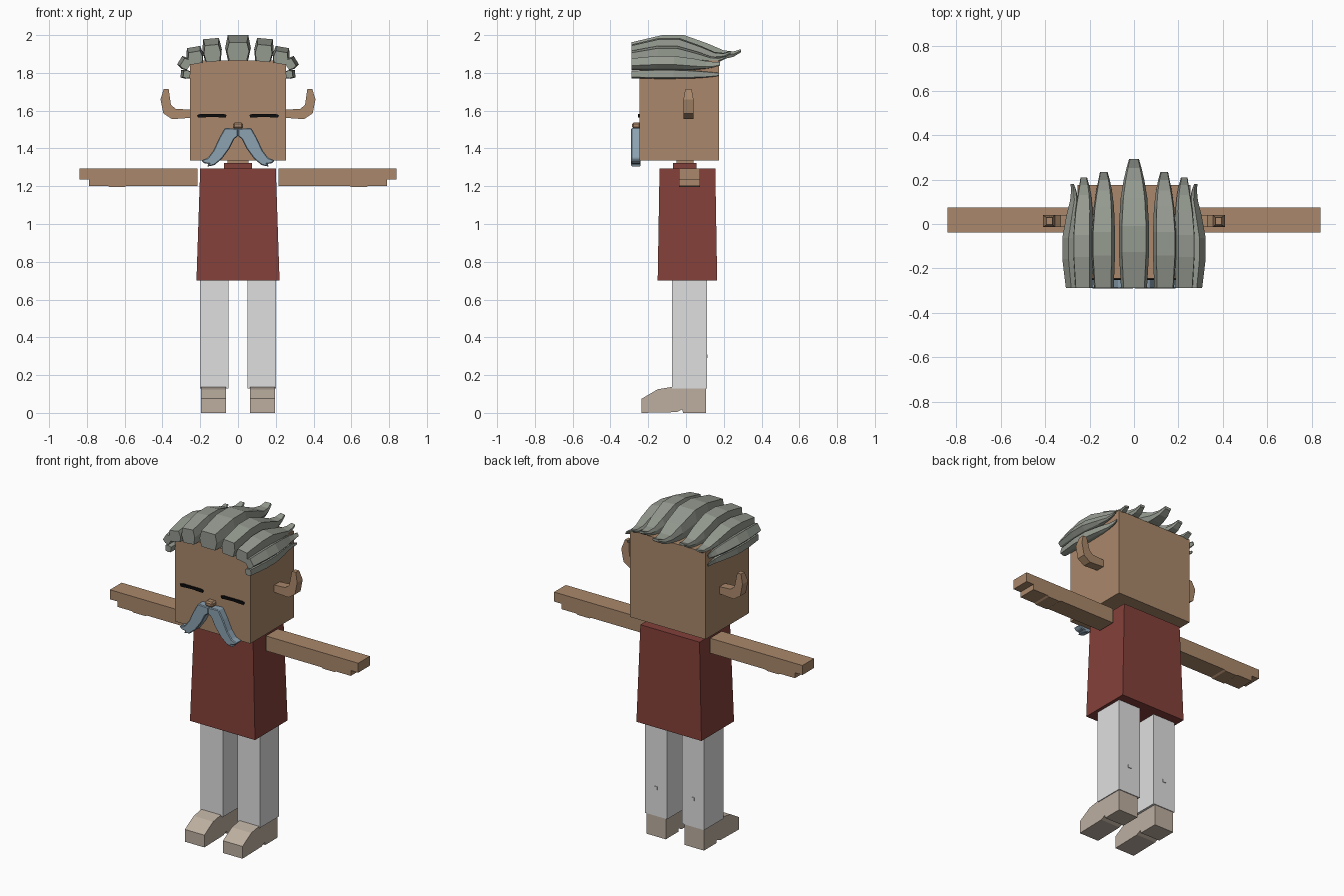
import bpy
import bmesh
from math import cos, sin, radians

cube = bpy.data.objects.get("Cube")
if cube:
    bpy.data.objects.remove(cube, do_unlink=True)


def material(name, rgb):
    m = bpy.data.materials.new(name)
    m.use_nodes = True
    color = (*rgb, 1)
    m.diffuse_color = color
    bsdf = m.node_tree.nodes["Principled BSDF"]
    bsdf.inputs["Base Color"].default_value = color
    bsdf.inputs["Roughness"].default_value = 0.8
    return m


skin = material("tan skin", (0.40, 0.245, 0.145))
shirt = material("dark red cloth", (0.23, 0.052, 0.042))
trousers = material("off white cloth", (0.74, 0.74, 0.74))
leather = material("beige leather", (0.51, 0.43, 0.355))
grey = material("grey hair", (0.30, 0.325, 0.28))
bluish = material("blue grey hair", (0.26, 0.36, 0.44))
black = material("black", (0.004, 0.004, 0.004))


def loft(name, rings, mat, bevel=0):
    """Skin a list of equal-length point rings and cap both ends."""
    bm = bmesh.new()
    loops = [[bm.verts.new(p) for p in ring] for ring in rings]
    n = len(loops[0])
    for a, b in zip(loops, loops[1:]):
        for i in range(n):
            j = (i + 1) % n
            bm.faces.new((a[i], a[j], b[j], b[i]))
    bm.faces.new(loops[0])
    bm.faces.new(loops[-1])
    bmesh.ops.recalc_face_normals(bm, faces=bm.faces)
    mesh = bpy.data.meshes.new(name)
    bm.to_mesh(mesh)
    bm.free()
    mesh.materials.append(mat)
    obj = bpy.data.objects.new(name, mesh)
    bpy.context.collection.objects.link(obj)
    if bevel:
        mod = obj.modifiers.new("edge", "BEVEL")
        mod.width = bevel
        mod.segments = 1
    return obj


def rect(x0, x1, y0, y1, z):
    return [(x0, y0, z), (x1, y0, z), (x1, y1, z), (x0, y1, z)]


def box(name, x, y, z, mat, bevel=0):
    return loft(name, [rect(*x, *y, h) for h in z], mat, bevel)


def front_prism(name, profile, y0, y1, mat, side=1, bevel=0):
    """Extrude an x-z profile along y."""
    return loft(name, [[(side * x, y, z) for x, z in profile] for y in (y0, y1)],
                mat, bevel)


def mirrored(x0, x1, side):
    return sorted((side * x0, side * x1))


# Head, neck, collar and torso
box("head", (-0.255, 0.255), (-0.245, 0.175), (1.335, 1.865), skin)
box("neck", (-0.055, 0.055), (-0.05, 0.04), (1.29, 1.34), skin)
box("collar", (-0.075, 0.075), (-0.07, 0.055), (1.29, 1.322), shirt)
loft("torso", [rect(-0.22, 0.22, -0.15, 0.165, 0.7),
               rect(-0.2, 0.2, -0.14, 0.155, 1.295)], shirt)
box("nose", (-0.026, 0.026), (-0.285, -0.24), (1.505, 1.537), skin, 0.008)

EAR = [(0.25, 1.605), (0.33, 1.61), (0.355, 1.63), (0.367, 1.715), (0.393, 1.715),
       (0.41, 1.66), (0.395, 1.585), (0.35, 1.555), (0.25, 1.562)]
MOUSTACHE = [(0, 1.505), (0.07, 1.508), (0.1, 1.455), (0.13, 1.39), (0.16, 1.35),
             (0.195, 1.337), (0.18, 1.322), (0.155, 1.318), (0.165, 1.303),
             (0.125, 1.312), (0.085, 1.345), (0.045, 1.4), (0.02, 1.45), (0, 1.465)]
EYE = [(0.06, 1.577), (0.075, 1.582), (0.2, 1.582), (0.217, 1.577), (0.212, 1.563),
       (0.135, 1.567), (0.065, 1.563)]
ARM = [(0.215, 1.293), (0.84, 1.293), (0.84, 1.235), (0.79, 1.235), (0.79, 1.202),
       (0.69, 1.202), (0.68, 1.196), (0.6, 1.196), (0.59, 1.202), (0.215, 1.202)]
SHOE = [(-0.235, 0), (-0.235, 0.075), (-0.15, 0.125), (-0.07, 0.138), (0.105, 0.13),
        (0.105, 0), (-0.015, 0), (-0.02, 0.018), (-0.05, 0.004)]

# Lock shape: distance along, width, underside and top factors
LOCK = [(0, 0.86, 0, 0.72), (0.28, 1, 0, 1), (0.48, 1, 0, 1), (0.7, 0.88, 0, 0.66),
        (0.84, 0.68, 0.06, 0.4), (0.93, 0.5, 0.15, 0.36), (1, 0.33, 0.33, 0.45)]
SECTION = [(-1, 0.5), (-0.8, 1), (0.8, 1), (1, 0.5), (0.78, 0), (-0.78, 0)]


def hair_lock(name, x, z, tilt, width, height, tip, side):
    c, s = cos(radians(tilt)), sin(radians(tilt))
    rings = []
    for t, w, low, high in LOCK:
        y = -0.288 + t * (tip + 0.288)
        ring = []
        for u, v in SECTION:
            a = u * width * w
            b = height * (low + v * (high - low))
            ring.append((side * (x + a * c + b * s), y, z - a * s + b * c))
        rings.append(ring)
    loft(name, rings, grey)


hair_lock("hair_lock_centre", 0, 1.865, 0, 0.068, 0.135, 0.292, 1)
LOCKS = [("inner", 0.132, 1.86, 5, 0.052, 0.122, 0.235),
         ("outer", 0.22, 1.848, 10, 0.045, 0.09, 0.21),
         ("temple", 0.258, 1.835, 58, 0.033, 0.06, 0.18),
         ("side", 0.253, 1.79, 84, 0.024, 0.05, 0.175)]

# Paired parts
for label, side in (("left", 1), ("right", -1)):
    ear = front_prism(label + "_ear", EAR, -0.014, 0.04, skin, side)
    for v in ear.data.vertices:
        if v.co.z > 1.7:
            v.co.y = 0.013 + (v.co.y - 0.013) * 0.6
    front_prism(label + "_eye", EYE, -0.253, -0.2445, black, side)
    front_prism(label + "_moustache", MOUSTACHE, -0.29, -0.24, bluish, side, 0.006)
    front_prism(label + "_arm", ARM, -0.038, 0.075, skin, side)
    box(label + "_leg", mirrored(0.05, 0.2, side), (-0.075, 0.11),
        (0.128, 0.705), trousers)
    box(label + "_leg_stud", mirrored(0.115, 0.135, side), (0.1, 0.115),
        (0.29, 0.31), trousers)
    loft(label + "_shoe", [[(side * x, y, z) for y, z in SHOE]
                           for x in (0.063, 0.195)], leather)
    for name, *shape in LOCKS:
        hair_lock(f"{label}_hair_lock_{name}", *shape, side)
